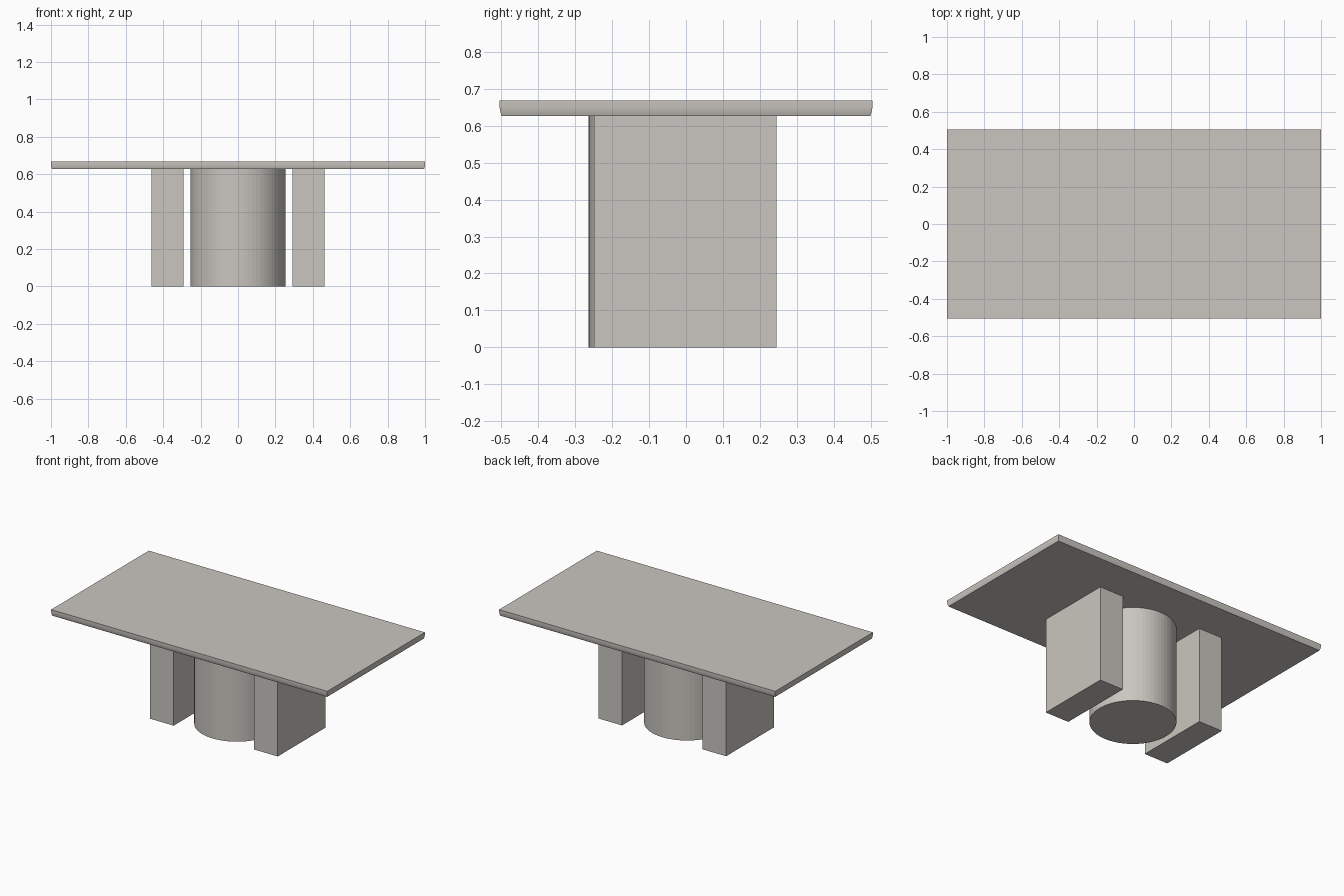
import bpy, bmesh

if "Cube" in bpy.data.objects:
    bpy.data.objects.remove(bpy.data.objects["Cube"])

stone = bpy.data.materials.new("warm grey stone")
stone.diffuse_color = (0.59, 0.565, 0.525, 1)
stone.use_nodes = True
stone.node_tree.nodes["Principled BSDF"].inputs["Base Color"].default_value = stone.diffuse_color


def finish(name, bm):
    bmesh.ops.recalc_face_normals(bm, faces=bm.faces)
    mesh = bpy.data.meshes.new(name)
    bm.to_mesh(mesh)
    bm.free()
    mesh.materials.append(stone)
    obj = bpy.data.objects.new(name, mesh)
    bpy.context.collection.objects.link(obj)
    return obj


TOP, UNDER = 0.668, 0.627

# Table top: rectangular rings that draw in slightly towards the underside
bm = bmesh.new()
rings = []
for z, inset in [(TOP, 0), (0.653, 0), (0.644, 0.001), (0.635, 0.003), (UNDER, 0.006)]:
    x, y = 1.0 - inset, 0.505 - inset
    rings.append([bm.verts.new((sx * x, sy * y, z))
                  for sx, sy in [(-1, -1), (1, -1), (1, 1), (-1, 1)]])
for a, b in zip(rings, rings[1:]):
    for i in range(4):
        j = (i + 1) % 4
        bm.faces.new((a[i], a[j], b[j], b[i]))
bm.faces.new(rings[0])
bm.faces.new(rings[-1])
table_top = finish("table_top", bm)
bpy.context.view_layer.objects.active = table_top
table_top.select_set(True)
bpy.ops.object.shade_smooth_by_angle(angle=0.5)

# Round central pedestal
bm = bmesh.new()
bmesh.ops.create_cone(bm, cap_ends=True, segments=64, radius1=0.254,
                      radius2=0.254, depth=UNDER)
bmesh.ops.translate(bm, verts=bm.verts, vec=(0, -0.01, UNDER / 2))
finish("central_pedestal", bm)

# Slab legs on both sides of the pedestal
for side, name in [(-1, "left_leg"), (1, "right_leg")]:
    bm = bmesh.new()
    bmesh.ops.create_cube(bm, size=1)
    bmesh.ops.scale(bm, verts=bm.verts, vec=(0.171, 0.495, UNDER))
    bmesh.ops.translate(bm, verts=bm.verts, vec=(side * 0.377, -0.002, UNDER / 2))
    finish(name, bm)
